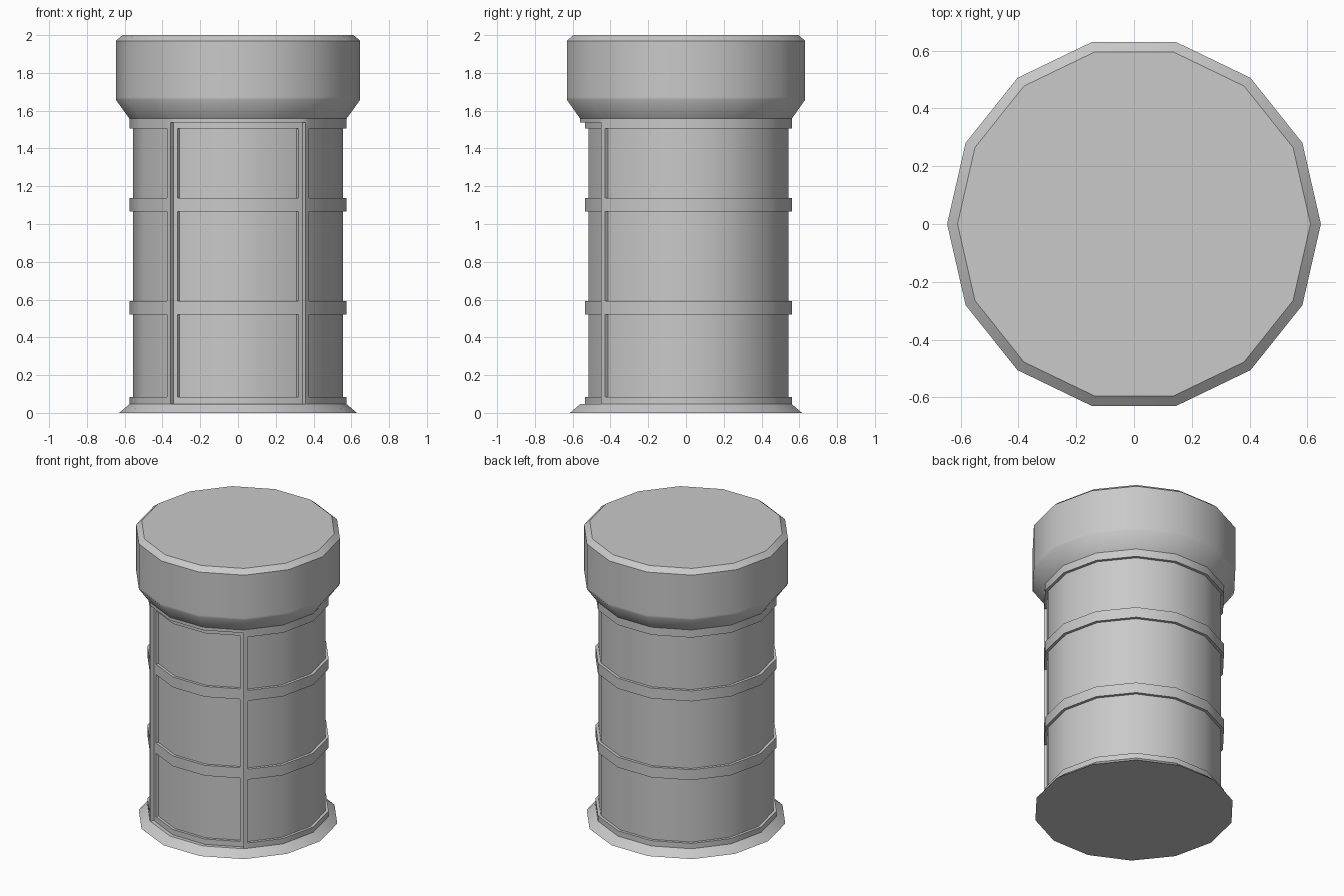
import bpy, bmesh, math
from mathutils import Vector

cube = bpy.data.objects.get("Cube")
if cube:
    bpy.data.objects.remove(cube)

SIDES = 14
RADIUS = 0.575
GREY = (0.585, 0.585, 0.585, 1)

grey = bpy.data.materials.new("plain_grey")
grey.use_nodes = True
grey.diffuse_color = GREY
grey.node_tree.nodes["Principled BSDF"].inputs["Base Color"].default_value = GREY


def ring_points():
    """Unit polygon with a corner on the x axis."""
    step = math.tau / SIDES
    return [Vector((math.cos(i * step), math.sin(i * step))) for i in range(SIDES)]


def loft(outline, profile, cap_bottom=False, cap_top=False):
    """Stack scaled copies of an outline and skin them."""
    bm = bmesh.new()
    rows = [[bm.verts.new((p.x * r, p.y * r, z)) for p in outline] for r, z in profile]
    n = len(outline)
    for low, high in zip(rows, rows[1:]):
        for i in range(n):
            j = (i + 1) % n
            bm.faces.new((low[i], low[j], high[j], high[i]))
    if cap_bottom:
        bm.faces.new(rows[0][::-1])
    if cap_top:
        bm.faces.new(rows[-1])
    return bm


def recess(bm, faces, factor):
    """Push a group of wall faces towards the axis, leaving stepped edges."""
    result = bmesh.ops.extrude_face_region(bm, geom=faces)
    for v in result["geom"]:
        if isinstance(v, bmesh.types.BMVert):
            v.co.x *= factor
            v.co.y *= factor
    # Open the wall in front of the sunken faces
    bmesh.ops.delete(bm, geom=[f for f in faces if f.is_valid], context="FACES")
    bm.normal_update()


def finish(bm, name):
    bmesh.ops.recalc_face_normals(bm, faces=bm.faces[:])
    mesh = bpy.data.meshes.new(name)
    bm.to_mesh(mesh)
    bm.free()
    obj = bpy.data.objects.new(name, mesh)
    bpy.context.collection.objects.link(obj)
    mesh.materials.append(grey)
    bpy.ops.object.select_all(action="DESELECT")
    obj.select_set(True)
    bpy.context.view_layer.objects.active = obj
    bpy.ops.object.shade_smooth_by_angle(angle=math.radians(38))


# Outline with extra points beside the two front corners, for the upright stiles
outline = []
corners = ring_points()
left_corner, right_corner = 9, 12
door_width, side_width = 0.024 / RADIUS, 0.028 / RADIUS
for i, p in enumerate(corners):
    before, after = corners[i - 1], corners[(i + 1) % SIDES]
    if i in (left_corner, right_corner):
        w_in, w_out = (side_width, door_width) if i == left_corner else (door_width, side_width)
        outline += [p + (before - p).normalized() * w_in, p,
                    p + (after - p).normalized() * w_out]
    else:
        outline.append(p)

# Body wall, with a recessed front section and sunken panels between the bands
panel_rows = [(0.083, 0.52), (0.592, 1.065), (1.137, 1.505)]
door_bottom, door_top = 0.046, 1.537
levels = [0.01, door_bottom] + [z for row in panel_rows for z in row] + [door_top, 1.558]
body = loft(outline, [(RADIUS, z) for z in levels])
corner_x = corners[right_corner].x * RADIUS


def in_door(face):
    c = face.calc_center_median()
    return c.y < 0 and abs(c.x) < corner_x and door_bottom < c.z < door_top


def is_panel(face):
    c = face.calc_center_median()
    stile = c.y < 0 and 0.32 < abs(c.x) < 0.39
    return (not stile and abs(face.normal.z) < 0.1 and c.xy.length > 0.5
            and any(a < c.z < b for a, b in panel_rows))


body.normal_update()
recess(body, [f for f in body.faces if in_door(f)], 0.954)
recess(body, [f for f in body.faces if is_panel(f)], 0.966)
finish(body, "body_wall")

# Flared foot
finish(loft(corners, [(0.63, 0), (RADIUS, door_bottom)], cap_bottom=True), "base_flare")

# Wide head with chamfered rims and a loop that keeps the wall shading straight
head = [(RADIUS, 1.558), (0.647, 1.658), (0.647, 1.672), (0.647, 1.97), (0.611, 2)]
finish(loft(corners, head, cap_top=True), "head")
